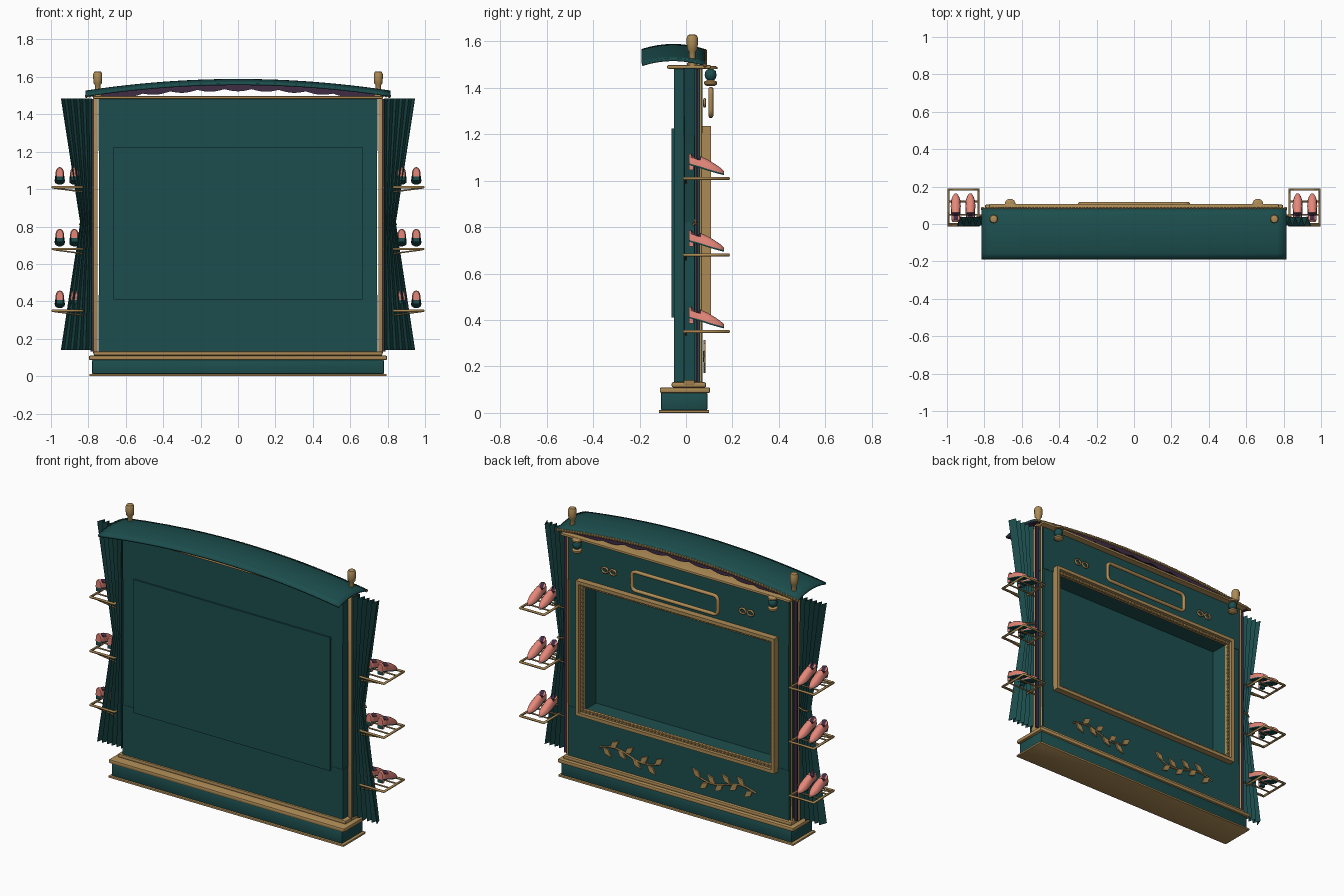
import bpy, bmesh, math
from mathutils import Vector

if "Cube" in bpy.data.objects:
    bpy.data.objects.remove(bpy.data.objects["Cube"])


def material(name, rgb):
    m = bpy.data.materials.new(name)
    m.diffuse_color = (*rgb, 1)
    m.use_nodes = True
    m.node_tree.nodes["Principled BSDF"].inputs["Base Color"].default_value = m.diffuse_color
    return m


TEAL = material("deep teal", (0.012, 0.076, 0.076))
GOLD = material("antique gold", (0.42, 0.26, 0.092))
PLUM = material("dark plum", (0.05, 0.025, 0.06))
PINK = material("coral pink", (0.78, 0.24, 0.19))


def finish(name, bm, mats, smooth=None):
    me = bpy.data.meshes.new(name)
    bm.to_mesh(me)
    bm.free()
    for m in mats:
        me.materials.append(m)
    if smooth:
        me.shade_smooth()
        me.set_sharp_from_angle(angle=math.radians(smooth))
    ob = bpy.data.objects.new(name, me)
    bpy.context.collection.objects.link(ob)
    return ob


def add_box(bm, x0, x1, y0, y1, z0, z1):
    vs = bmesh.ops.create_cube(bm, size=1)["verts"]
    for v in vs:
        v.co = Vector(((x0 + x1) / 2 + v.co.x * (x1 - x0),
                       (y0 + y1) / 2 + v.co.y * (y1 - y0),
                       (z0 + z1) / 2 + v.co.z * (z1 - z0)))
    return vs


def box(name, dims, mat, bevel=0):
    bm = bmesh.new()
    add_box(bm, *dims)
    if bevel:
        bmesh.ops.bevel(bm, geom=bm.edges[:], offset=bevel, segments=2,
                        profile=0.5, affect='EDGES')
    return finish(name, bm, [mat], 40 if bevel else None)


def tubes(name, paths, r, mat, cyclic=False):
    cu = bpy.data.curves.new(name, 'CURVE')
    cu.dimensions = '3D'
    cu.bevel_depth, cu.bevel_resolution, cu.use_fill_caps = r, 1, True
    for pts in paths:
        sp = cu.splines.new('POLY')
        sp.points.add(len(pts) - 1)
        for p, co in zip(sp.points, pts):
            p.co = (*co, 1)
        sp.use_cyclic_u = cyclic
    cu.materials.append(mat)
    ob = bpy.data.objects.new(name, cu)
    bpy.context.collection.objects.link(ob)
    return ob


def lathe(name, profile, loc, mat, n=16):
    bm = bmesh.new()
    rings = [[bm.verts.new((loc[0] + r * math.cos(2 * math.pi * i / n),
                            loc[1] + r * math.sin(2 * math.pi * i / n), z))
              for i in range(n)] for r, z in profile]
    for a, b in zip(rings, rings[1:]):
        for i in range(n):
            bm.faces.new((a[i], a[(i + 1) % n], b[(i + 1) % n], b[i]))
    bm.faces.new(rings[0][::-1])
    bm.faces.new(rings[-1])
    return finish(name, bm, [mat], 45)


# stepped base
box("base_foot", (-.795, .795, -.117, .1, 0, .012), GOLD, .003)
box("base_plinth", (-.78, .78, -.108, .092, .012, .088), TEAL, .005)
box("base_slab", (-.797, .797, -.113, .104, .086, .11), GOLD, .007)
box("base_moulding", (-.772, .772, -.062, .087, .11, .132), GOLD, .007)

# cabinet walls around a display opening, and the back box
box("upper_panel", (-.745, .745, -.052, .07, 1.205, 1.482), TEAL)
box("lower_panel", (-.745, .745, -.052, .07, .13, .435), TEAL)
box("back_panel", (-.665, .665, -.062, -.046, .41, 1.225), TEAL)
for s, side in ((-1, "left"), (1, "right")):
    box(side + "_panel", (*sorted((s * .64, s * .742)), -.05, .068, .43, 1.21), TEAL)
box("cornice", (-.775, .775, -.082, .108, 1.482, 1.498), GOLD, .006)


# display frame: outer moulding, lower inner step, row of beads
def frame(name, hx, z0, z1, w, y0, y1):
    bm = bmesh.new()
    add_box(bm, -hx, hx, y0, y1, z1 - w, z1)
    add_box(bm, -hx, hx, y0, y1, z0, z0 + w)
    for s in (-1, 1):
        add_box(bm, *sorted((s * (hx - w), s * hx)), y0, y1, z0 + w, z1 - w)
    finish(name, bm, [GOLD])


frame("display_frame_outer", .672, .41, 1.235, .02, .068, .108)
frame("display_frame_inner", .654, .428, 1.217, .018, .066, .088)
bm = bmesh.new()
beads = [(-.64 + 1.28 * k / 52, z) for k in range(53) for z in (.442, 1.203)]
beads += [(x, .442 + .761 * k / 31) for k in range(1, 31) for x in (-.64, .64)]
for x, z in beads:
    for v in bmesh.ops.create_icosphere(bm, subdivisions=1, radius=.009)["verts"]:
        v.co += Vector((x, .088, z))
finish("frame_beads", bm, [GOLD])


# rounded sign border
def rounded_rect(hx, z0, z1, r, y):
    pts = []
    for cx, cz, a0 in ((hx - r, z1 - r, 0), (-hx + r, z1 - r, 90),
                       (-hx + r, z0 + r, 180), (hx - r, z0 + r, 270)):
        for k in range(5):
            a = math.radians(a0 + k * 22.5)
            pts.append((cx + r * math.cos(a), y, cz + r * math.sin(a)))
    return pts


tubes("sign_border", [rounded_rect(.29, 1.28, 1.395, .025, .107)], .011, GOLD, True)


# canopy: double-curved sheet with a plum lining
def canopy_z(x, y):
    return 1.589 - .062 * (x / .815) ** 2 - .022 * ((y + .055) / .137) ** 2


def strip_grid(bm, rows):
    vs = [[bm.verts.new(p) for p in row] for row in rows]
    for a, b in zip(vs, vs[1:]):
        for i in range(len(a) - 1):
            bm.faces.new((a[i], a[i + 1], b[i + 1], b[i]))


def thicken(ob, t, inner=0):
    m = ob.modifiers.new("thickness", 'SOLIDIFY')
    m.thickness, m.material_offset = t, inner


xs = [-.815 + 1.63 * i / 32 for i in range(33)]
ys = [-.191 + .273 * j / 8 for j in range(9)]
bm = bmesh.new()
strip_grid(bm, [[(x, y, canopy_z(x, y)) for x in xs] for y in ys])
thicken(finish("canopy", bm, [TEAL, PLUM], 40), .012, 1)

# beaded trim along the canopy edge
bm = bmesh.new()
for k in range(91):
    x = -.81 + 1.62 * k / 90
    for v in bmesh.ops.create_icosphere(bm, subdivisions=1, radius=.0105)["verts"]:
        v.co += Vector((x, .082, canopy_z(x, .082) - .009))
finish("canopy_beads", bm, [GOLD])

# scalloped valance hanging from the canopy
vx = [-.8 + 1.6 * i / 88 for i in range(89)]
bm = bmesh.new()
strip_grid(bm, [[(x, .076, canopy_z(x, .076) - .008) for x in vx],
                [(x, .076, max(1.499, canopy_z(x, .076) - .034
                  - .012 * abs(math.sin(math.pi * 11 * (x + .8) / 1.6)))) for x in vx]])
thicken(finish("valance", bm, [PLUM]), .006)


# one sprig of flat leaves on a wavy stem, mirrored by s
def sprig(s):
    def stem(t):
        return Vector((s * (.53 - .4 * t), .078, .243 + .022 * math.sin(t * 6.3)))
    tubes("sprig_stem", [[stem(k / 12) for k in range(13)]], .005, GOLD)
    bm = bmesh.new()
    for k in range(8):
        p = stem((k + .5) / 8)
        a = math.radians(42 if k % 2 else -42)
        d = Vector((-s * math.cos(a), 0, math.sin(a)))
        n = Vector((-d.z, 0, d.x))
        leaf = (p, p + d * .034 + n * .018, p + d * .075, p + d * .034 - n * .018)
        lo = [bm.verts.new(c - Vector((0, .003, 0))) for c in leaf]
        hi = [bm.verts.new(c + Vector((0, .006, 0))) for c in leaf]
        bm.faces.new(lo)
        bm.faces.new(hi[::-1])
        for i in range(4):
            j = (i + 1) % 4
            bm.faces.new((lo[i], hi[i], hi[j], lo[j]))
    bmesh.ops.recalc_face_normals(bm, faces=bm.faces[:])
    finish("sprig_leaves", bm, [GOLD])


# pleated side curtain pinched at the waist
def curtain(s):
    rows, n = [], 10
    for z in (.14, .48, .76, .82, .88, 1.15, 1.485):
        f = abs(z - .82) / (.68 if z < .82 else .665)
        x0, x1 = .782, .842 + .103 * f
        rows.append([(s * (x0 + (x1 - x0) * i / n),
                      .014 + (.02 + .003 * f) * (1 if i % 2 else -1), z)
                     for i in range(n + 1)])
    bm = bmesh.new()
    strip_grid(bm, rows)
    ob = finish("curtain", bm, [TEAL])
    thicken(ob, .004)
    ob.modifiers[0].offset = 0


for s in (-1, 1):
    sprig(s)
    curtain(s)
    # finial, lamp, posts and lining
    lathe("finial", [(.023, 1.496), (.023, 1.506), (.014, 1.512), (.014, 1.555),
                     (.022, 1.566), (.024, 1.59), (.024, 1.615), (.019, 1.627),
                     (.008, 1.63)], (s * .75, .027), GOLD)
    lathe("lamp_collar", [(.016, 1.407), (.028, 1.416), (.028, 1.426), (.014, 1.433)],
          (s * .662, .106), GOLD)
    lathe("lamp_globe", [(.012, 1.43), (.022, 1.441), (.026, 1.455), (.022, 1.472),
                         (.012, 1.48)], (s * .662, .106), TEAL)
    lathe("lamp_cap", [(.029, 1.48), (.029, 1.489), (.02, 1.495)], (s * .662, .106), GOLD)
    box("corner_post", (*sorted((s * .75, s * .774)), -.01, .038, .12, 1.485), GOLD, .004)
    box("curtain_lining", (*sorted((s * .766, s * .788)), .042, .052, .132, 1.482), PLUM)
    tubes("corner_rod", [[(s * .757, .063, .13), (s * .757, .063, 1.482)]], .006, GOLD)
    tubes("curtain_hook", [[(s * .77, .04, .83), (s * .83, .043, .815),
                            (s * .848, .03, .812)]], .005, GOLD)
    # scroll ornament beside the sign
    scroll = [[(s * .465 + q * (.006 + .021 * (1 - math.cos(a))), .08,
                1.335 + .016 * math.sin(a)) for a in
               [2 * math.pi * k / 10 for k in range(10)]] for q in (-1, 1)]
    tubes("scroll_ornament", scroll, .006, GOLD, True)

# wire shelves with diagonal braces
LEVELS = (.35, .68, 1.01)
for s in (-1, 1):
    for z in LEVELS:
        tubes("shelf_rim", [[(s * x, y, z) for x, y in
                             ((.832, -.008), (.992, -.008), (.992, .184), (.832, .184))]],
              .0075, GOLD, True)
        tubes("shelf_bars", [[(s * .832, .05, z), (s * .992, .05, z)],
                             [(s * .832, .12, z), (s * .992, .12, z)],
                             [(s * .828, .0, z - .025), (s * .985, .0, z - .004)],
                             [(s * .77, .045, z), (s * .832, .045, z)]], .0045, GOLD)


# shoe: lofted along its length, teal sole, plum opening
STATIONS = ((.012, .058, .104, .018), (.022, .055, .108, .024), (.045, .049, .1, .024),
            (.062, .044, .095, .025), (.095, .033, .08, .027), (.125, .024, .062, .025),
            (.148, .018, .046, .017), (.163, .014, .032, .007))


def add_shoe(bm, cx, cz):
    rings = []
    for k, (y, zb, zt, w) in enumerate(STATIONS):
        ring = [(-w, zb), (w, zb)]
        for i in range(7):
            a = math.pi * i / 6
            dip = .024 if k == 2 and 2 <= i <= 4 else 0
            ring.append((w * math.cos(a),
                         zb + .007 + (zt - zb - .007) * math.sin(a) ** .7 - dip))
        rings.append([bm.verts.new((cx + x, y, cz + z)) for x, z in ring])
    for k, (a, b) in enumerate(zip(rings, rings[1:])):
        for i in range(9):
            f = bm.faces.new((a[i], a[(i + 1) % 9], b[(i + 1) % 9], b[i]))
            if i in (0, 1, 8):
                f.material_index = 1
            elif (k == 1 and i in (4, 5)) or (k == 2 and 3 <= i <= 6):
                f.material_index = 2
    bm.faces.new(rings[0][::-1])
    bm.faces.new(rings[-1])
    # small heel block, coloured only on its sides
    heel = add_box(bm, cx - .017, cx + .017, .012, .032, cz + .036, cz + .06)
    for f in {f for v in heel for f in v.link_faces}:
        f.normal_update()
        f.material_index = 0 if abs(f.normal.x) > .5 else 1


bm = bmesh.new()
for s in (-1, 1):
    for z in LEVELS:
        for x in (.875, .953):
            add_shoe(bm, s * x, z)
bmesh.ops.recalc_face_normals(bm, faces=bm.faces[:])
finish("shoes", bm, [PINK, TEAL, PLUM], 50)
